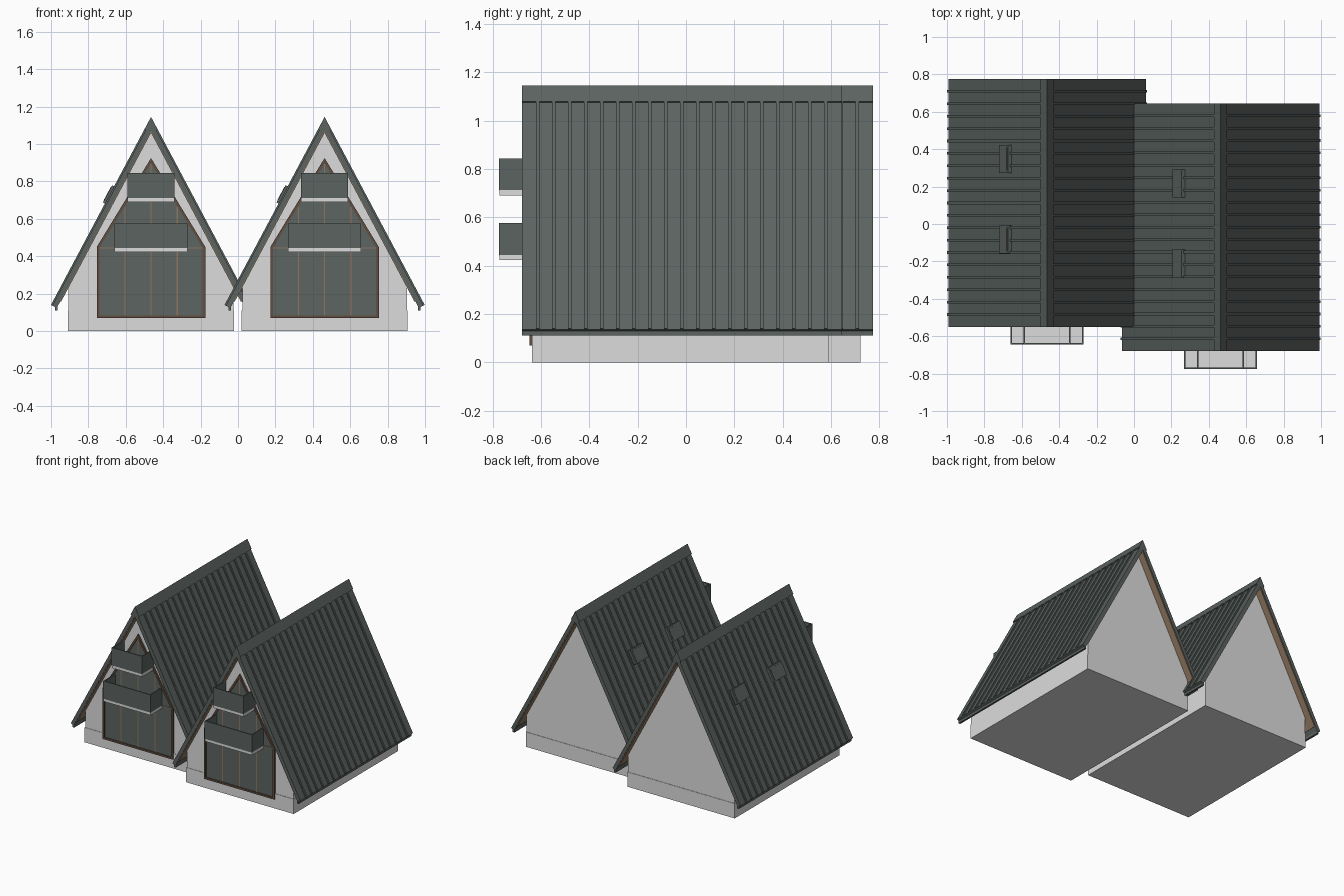
import bpy, bmesh, math

cube = bpy.data.objects.get("Cube")
if cube:
    bpy.data.objects.remove(cube, do_unlink=True)


def material(name, r, g, b):
    m = bpy.data.materials.new(name)
    m.use_nodes = True
    m.diffuse_color = (r, g, b, 1)
    m.node_tree.nodes["Principled BSDF"].inputs["Base Color"].default_value = (r, g, b, 1)
    return m


WHITE = material("white_render", 0.72, 0.72, 0.72)
METAL = material("grey_green_metal", 0.105, 0.125, 0.115)
GLASS = material("dark_glass", 0.11, 0.128, 0.12)
FRAME = material("dark_brown_wood", 0.12, 0.075, 0.05)
WOOD = material("tan_wood", 0.28, 0.185, 0.115)

# Roof section: ridge height, half span and eave height of the outer surface
RIDGE, SPAN, EAVE = 1.145, 0.535, 0.14
SLOPE = (RIDGE - EAVE) / SPAN
COS = 1 / math.hypot(1, SLOPE)
SIN = SLOPE * COS
LENGTH = SPAN / COS
HALF_Y = 0.6625
WALL_FRONT, WALL_BACK = -0.6175, 0.6075


def finish(name, bm, mat, origin):
    bmesh.ops.recalc_face_normals(bm, faces=bm.faces)
    mesh = bpy.data.meshes.new(name)
    bm.to_mesh(mesh)
    bm.free()
    mesh.materials.append(mat)
    ob = bpy.data.objects.new(name, mesh)
    ob.location = origin
    bpy.context.collection.objects.link(ob)


def add_prism(bm, profile, y0, y1):
    """Extrude an x-z profile along y."""
    near = [bm.verts.new((x, y0, z)) for x, z in profile]
    far = [bm.verts.new((x, y1, z)) for x, z in profile]
    bm.faces.new(near)
    bm.faces.new(far[::-1])
    n = len(profile)
    for i in range(n):
        j = (i + 1) % n
        bm.faces.new((near[i], far[i], far[j], near[j]))


def prisms(name, parts, mat, origin):
    bm = bmesh.new()
    for part in parts:
        add_prism(bm, *part)
    finish(name, bm, mat, origin)


def rect(x0, x1, z0, z1):
    return [(x0, z0), (x1, z0), (x1, z1), (x0, z1)]


def gable(half, bottom, apex, slope):
    shoulder = apex - half * slope
    return [(-half, bottom), (half, bottom), (half, shoulder), (0, apex), (-half, shoulder)]


def on_slope(side, u, d):
    """Point at distance u down the roof and depth d below its surface."""
    return (side * (u * COS - d * SIN), RIDGE - u * SIN - d * COS)


def slope_rect(side, u0, u1, d0, d1):
    return [on_slope(side, u, d) for u, d in ((u0, d0), (u1, d0), (u1, d1), (u0, d1))]


def chevron(u, d0, d1):
    """Both roof slopes joined at a mitred ridge, down to distance u."""
    return [on_slope(-1, u, d0), (0, RIDGE - d0 / COS), on_slope(1, u, d0),
            on_slope(1, u, d1), (0, RIDGE - d1 / COS), on_slope(-1, u, d1)]


def ring(name, outer, inner, y0, y1, mat, origin):
    bm = bmesh.new()
    n = len(outer)
    loops = [[bm.verts.new((x, y, z)) for x, z in p]
             for p, y in ((outer, y0), (inner, y0), (inner, y1), (outer, y1))]
    for a in range(4):
        p, q = loops[a], loops[(a + 1) % 4]
        for i in range(n):
            j = (i + 1) % n
            bm.faces.new((p[i], p[j], q[j], q[i]))
    finish(name, bm, mat, origin)


def build_roof(tag, o):
    ends = (-HALF_Y, HALF_Y)
    prisms(tag + "roof_deck", [(chevron(LENGTH, 0.008, 0.035), *ends)], METAL, o)
    prisms(tag + "ridge_cap", [(chevron(0.075, 0, 0.009), *ends)], METAL, o)
    prisms(tag + "soffit", [(chevron(LENGTH - 0.04, 0.034, 0.04),
                             -HALF_Y + 0.004, HALF_Y - 0.004)], WOOD, o)
    # Standing seams
    count = 20
    seams = []
    for i in range(1, count):
        y = -HALF_Y + i * 2 * HALF_Y / count
        for s in (-1, 1):
            seams.append((slope_rect(s, 0.07, LENGTH, 0, 0.01), y - 0.007, y + 0.007))
    prisms(tag + "roof_seams", seams, METAL, o)
    # Drip edges under the eaves
    prisms(tag + "drip_edges", [(rect(*sorted((s * 0.5, s * 0.514)), 0.11, 0.135), *ends)
                                for s in (-1, 1)], METAL, o)
    # Skylights on the right slope
    spots = (0.235, -0.195)
    prisms(tag + "skylight_frames", [(slope_rect(-1, 0.42, 0.525, -0.012, 0.01),
                                      y - 0.075, y + 0.075) for y in spots], METAL, o)
    prisms(tag + "skylight_panes", [(slope_rect(-1, 0.432, 0.513, -0.014, -0.01),
                                     y - 0.062, y + 0.062) for y in spots], GLASS, o)


def build_window(tag, o):
    half, bottom, apex, slope, w = 0.29, 0.07, 0.925, 1.638, 0.014
    inner_apex = apex - w * math.hypot(1, slope)
    outer = gable(half, bottom, apex, slope)
    inner = gable(half - w, bottom + w, inner_apex, slope)
    y = WALL_FRONT
    ring(tag + "window_frame", outer, inner, y - 0.013, y + 0.005, FRAME, o)
    prisms(tag + "window_glass", [(inner, y - 0.005, y + 0.005)], GLASS, o)
    t = 0.003
    bars = [(rect(x - t, x + t, bottom + w, inner_apex - (abs(x) + t) * slope),
             y - 0.009, y) for x in (-0.14, 0, 0.14)]
    for z in (0.445, 0.71):
        reach = min(half - w, (inner_apex - z - t) / slope)
        bars.append((rect(-reach, reach, z - t, z + t), y - 0.009, y))
    prisms(tag + "window_bars", bars, WOOD, o)


def build_balcony(tag, o, half, z):
    front, t = -0.7575, 0.008
    prisms(tag + "slab", [(rect(-half, half, z, z + 0.022), front + 0.002, WALL_FRONT)], WHITE, o)
    low, top = z + 0.02, z + 0.153
    panels = [(rect(-half, half, low, top), front, front + t)]
    for s in (-1, 1):
        xs = sorted((s * half, s * (half - t)))
        panels.append((rect(*xs, low, top), front + t, WALL_FRONT))
    prisms(tag + "parapet", panels, METAL, o)


def build_house(tag, x, y):
    o = (x, y, 0)
    prisms(tag + "walls", [(gable(0.44, 0, RIDGE - 0.038 / COS, SLOPE),
                            WALL_FRONT, WALL_BACK)], WHITE, o)
    prisms(tag + "plinth", [(rect(-0.443, 0.443, 0, 0.11),
                             WALL_FRONT - 0.003, WALL_BACK + 0.003)], WHITE, o)
    build_roof(tag, o)
    build_window(tag, o)
    build_balcony(tag + "lower_balcony_", o, 0.195, 0.423)
    build_balcony(tag + "upper_balcony_", o, 0.125, 0.691)


build_house("right_house_", -0.465, 0.1125)
build_house("left_house_", 0.463, -0.0175)
